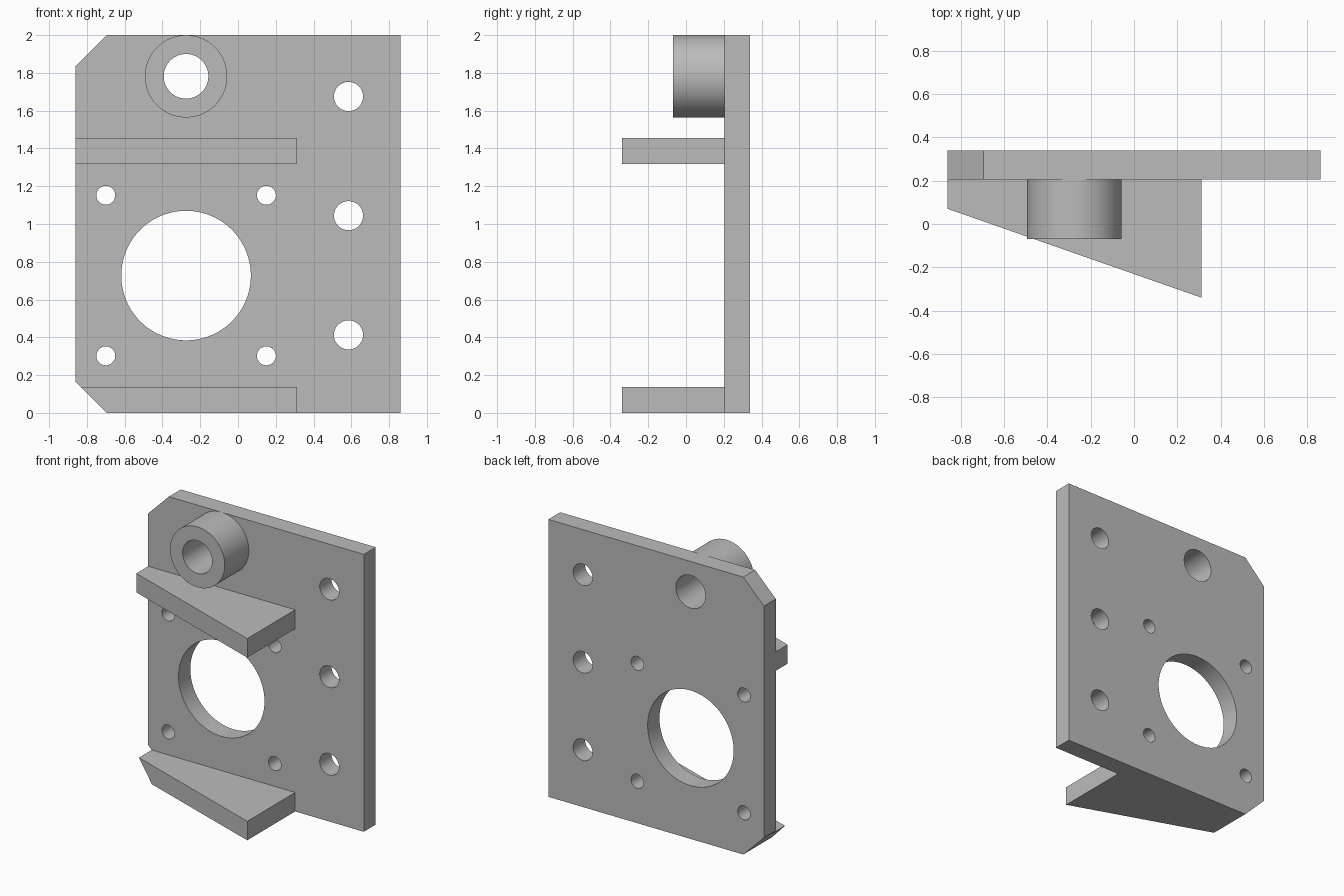
import bpy, bmesh, math
from mathutils import Matrix, Vector

if "Cube" in bpy.data.objects:
    bpy.data.objects.remove(bpy.data.objects["Cube"])

GREY = (0.5, 0.5, 0.5, 1.0)
metal = bpy.data.materials.new("plain_grey")
metal.use_nodes = True
metal.diffuse_color = GREY
metal.node_tree.nodes["Principled BSDF"].inputs["Base Color"].default_value = GREY

HALF_W, HEIGHT, CHAMFER = 0.86, 2.0, 0.165
BACK, FACE, BOSS_FRONT = 0.34, 0.205, -0.07
WEDGE_RIGHT, WEDGE_FRONT, WEDGE_SHORT = 0.312, -0.34, 0.07
AXIS_X, BOSS_Z, OPENING_Z = -0.275, 1.782, 0.727
BORE = (AXIS_X, BOSS_Z, 0.118)


def finish(name, bm):
    bmesh.ops.recalc_face_normals(bm, faces=bm.faces)
    mesh = bpy.data.meshes.new(name)
    bm.to_mesh(mesh)
    bm.free()
    mesh.materials.append(metal)
    obj = bpy.data.objects.new(name, mesh)
    bpy.context.collection.objects.link(obj)
    return obj


def prism(name, points, offset):
    bm = bmesh.new()
    face = bm.faces.new([bm.verts.new(p) for p in points])
    ext = bmesh.ops.extrude_face_region(bm, geom=[face])
    moved = [v for v in ext["geom"] if isinstance(v, bmesh.types.BMVert)]
    bmesh.ops.translate(bm, verts=moved, vec=offset)
    return finish(name, bm)


def cylinders(name, circles, y0, y1):
    """Cylinders along y, each given as (x, z, radius)."""
    bm = bmesh.new()
    for x, z, r in circles:
        place = Matrix.Translation((x, (y0 + y1) / 2, z)) @ Matrix.Rotation(math.pi / 2, 4, "X")
        bmesh.ops.create_cone(bm, cap_ends=True, segments=96, radius1=r, radius2=r,
                              depth=y1 - y0, matrix=place)
    return finish(name, bm)


def drill(obj, circles):
    cutter = cylinders("hole_cutter", circles, -0.6, 0.6)
    cutter.hide_render = True
    mod = obj.modifiers.new("holes", "BOOLEAN")
    mod.operation, mod.solver, mod.object = "DIFFERENCE", "EXACT", cutter
    bpy.ops.object.select_all(action="DESELECT")
    bpy.context.view_layer.objects.active = obj
    obj.select_set(True)
    bpy.ops.object.modifier_apply(modifier=mod.name)
    bpy.data.objects.remove(cutter)
    bpy.ops.object.shade_smooth_by_angle(angle=math.radians(30))


# Mounting plate with two chamfered corners
outline = [(-HALF_W + CHAMFER, 0), (HALF_W, 0), (HALF_W, HEIGHT),
           (-HALF_W + CHAMFER, HEIGHT), (-HALF_W, HEIGHT - CHAMFER), (-HALF_W, CHAMFER)]
plate = prism("mounting_plate", [(x, FACE, z) for x, z in outline], (0, BACK - FACE, 0))

# Motor opening, four screw holes, three mounting holes and the bore
holes = [BORE, (AXIS_X, OPENING_Z, 0.343)]
holes += [(AXIS_X + sx * 0.425, OPENING_Z + sz * 0.425, 0.05) for sx in (-1, 1) for sz in (-1, 1)]
holes += [(0.585, z, 0.077) for z in (0.413, 1.044, 1.675)]
drill(plate, holes)

# Round boss around the bore
boss = cylinders("boss", [(AXIS_X, BOSS_Z, 0.218)], BOSS_FRONT, FACE)
drill(boss, [BORE])

# Tapered shelves
taper = [(-HALF_W, FACE), (-HALF_W, WEDGE_SHORT), (WEDGE_RIGHT, WEDGE_FRONT), (WEDGE_RIGHT, FACE)]
shelves = {}
for name, z in (("lower_shelf", 0), ("upper_shelf", 1.317)):
    shelves[name] = prism(name, [(x, y, z) for x, y in taper], (0, 0, 0.137))

# Trim the lower shelf along the plate's chamfer
mesh = shelves["lower_shelf"].data
bm = bmesh.new()
bm.from_mesh(mesh)
cut = bmesh.ops.bisect_plane(bm, geom=bm.verts[:] + bm.edges[:] + bm.faces[:],
                             plane_co=(-HALF_W + CHAMFER, 0, 0),
                             plane_no=Vector((-1, 0, -1)).normalized(), clear_outer=True)
bmesh.ops.holes_fill(bm, edges=[e for e in bm.edges if e.is_boundary])
bmesh.ops.recalc_face_normals(bm, faces=bm.faces)
bm.to_mesh(mesh)
bm.free()
